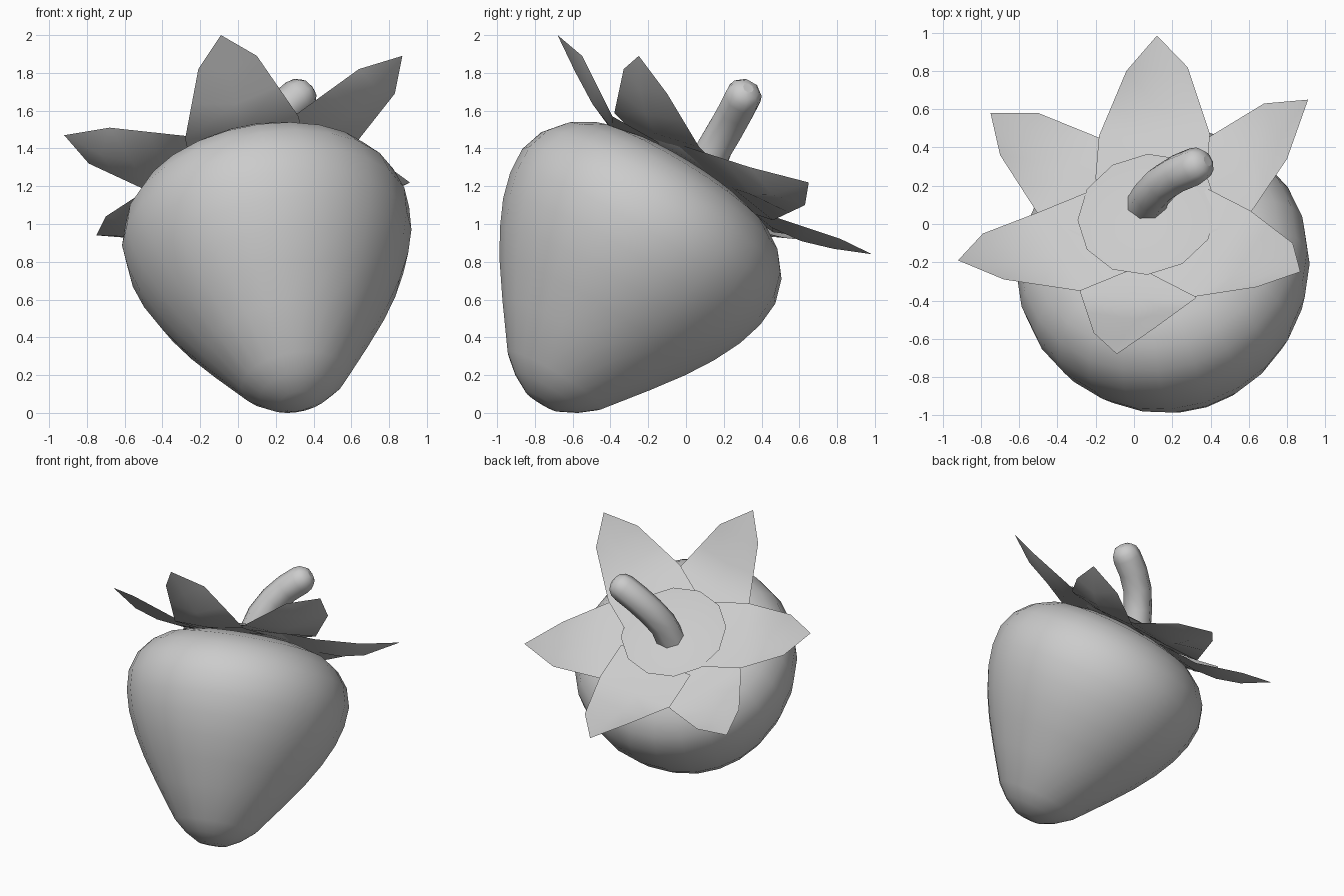
import bpy, bmesh, math
from mathutils import Vector as V

if "Cube" in bpy.data.objects:
    bpy.data.objects.remove(bpy.data.objects["Cube"])

AXIS = V((-0.155, 0.515, 0.843)).normalized()      # tip -> stem direction
U = (V((1, 0, 0)) - AXIS * AXIS.x).normalized()
W = AXIS.cross(U)
TIP = V((0.312, -0.748, 0.086))
TOP = V((0.075, 0.035, 1.28))


def finish(name, bm, angle=60):
    bmesh.ops.recalc_face_normals(bm, faces=bm.faces)
    me = bpy.data.meshes.new(name)
    bm.to_mesh(me)
    bm.free()
    ob = bpy.data.objects.new(name, me)
    bpy.context.collection.objects.link(ob)
    bpy.ops.object.select_all(action='DESELECT')
    ob.select_set(True)
    bpy.context.view_layer.objects.active = ob
    bpy.ops.object.shade_smooth_by_angle(angle=math.radians(angle))
    return ob


def revolve(name, profile, origin, n, squash=1.0):
    """Closed solid of rings (height, radius) around the tilted axis."""
    bm = bmesh.new()
    rings = []
    for s, r in profile:
        rings.append([bm.verts.new(origin + AXIS * s
                      + U * (r * squash * math.cos(2 * math.pi * i / n))
                      + W * (r * math.sin(2 * math.pi * i / n))) for i in range(n)])
    for a, b in zip(rings, rings[1:]):
        for i in range(n):
            j = (i + 1) % n
            bm.faces.new((a[i], a[j], b[j], b[i]))
    for ring, off in ((rings[0], -0.01), (rings[-1], 0.01)):
        c = sum((v.co for v in ring), V()) / n + AXIS * off
        c = bm.verts.new(c)
        for i in range(n):
            bm.faces.new((ring[i], ring[(i + 1) % n], c))
    return finish(name, bm)


# Berry body
revolve("berry_body", [(-0.03, 0.1), (0.025, 0.2), (0.1, 0.29), (0.32, 0.455), (0.49, 0.575),
                       (0.64, 0.665), (0.79, 0.735), (0.93, 0.775), (1.07, 0.785), (1.2, 0.745),
                       (1.3, 0.665), (1.375, 0.55), (1.42, 0.39), (1.44, 0.16)],
        TIP, 24, 0.98)

# Round cap under the stem
revolve("calyx_cap", [(0.0, 0.3), (0.03, 0.37), (0.055, 0.25), (0.065, 0.1)], TOP, 12)

# Sepals: shared hip points between neighbours, then shoulders and tip of each
HIPS = [V(p) for p in ((-0.28, -0.36, 1.45), (0.32, -0.39, 1.57), (0.61, 0.06, 1.39),
                       (0.4, 0.46, 1.02), (-0.18, 0.45, 0.94), (-0.5, 0.05, 1.17))]
LEAVES = {   # shoulder a, tip, shoulder b
    "front_sepal": ((-0.21, -0.57, 1.82), (-0.09, -0.68, 2.0), (0.1, -0.55, 1.89)),
    "right_sepal": ((0.64, -0.33, 1.82), (0.87, -0.25, 1.89), (0.83, -0.1, 1.69)),
    "back_right_sepal": ((0.8, 0.34, 1.3), (0.91, 0.65, 1.22), (0.68, 0.63, 1.1)),
    "back_sepal": ((0.28, 0.82, 0.92), (0.12, 0.985, 0.84), (-0.04, 0.8, 0.91)),
    "back_left_sepal": ((-0.5, 0.58, 0.92), (-0.75, 0.58, 0.94), (-0.7, 0.36, 1.04)),
    "left_sepal": ((-0.79, -0.05, 1.32), (-0.92, -0.19, 1.47), (-0.68, -0.29, 1.51)),
}
for k, (name, pts) in enumerate(LEAVES.items()):
    sa, tip, sb = (V(p) for p in pts)
    lift = AXIS * (0.02 if k % 2 else 0.0)           # alternate layers overlap
    ha, hb = HIPS[k] + lift, HIPS[(k + 1) % 6] + lift
    ma, mb = ha.lerp(sa, 0.5), hb.lerp(sb, 0.5)
    inward = (TOP + lift - (ha + hb) / 2).normalized() * 0.28
    rows = [(ha + inward, hb + inward, 0.0), (ha, hb, 0.02),
            (ma, mb, 0.055), (sa, sb, 0.055)]
    bm = bmesh.new()
    grid = []
    for a, b, dip in rows:                           # cupped cross-section
        grid.append([bm.verts.new(p) for p in (a, (a + b) / 2 - AXIS * dip, b)])
    for r0, r1 in zip(grid, grid[1:]):
        for i in range(2):
            bm.faces.new((r0[i], r0[i + 1], r1[i + 1], r1[i]))
    t = bm.verts.new(tip)
    for i in range(2):
        bm.faces.new((grid[-1][i], grid[-1][i + 1], t))
    finish(name, bm, 80)

# Bent stem with rounded end
cu = bpy.data.curves.new("stem", 'CURVE')
cu.dimensions = '3D'
cu.bevel_depth = 0.1
cu.bevel_resolution = 2
cu.use_fill_caps = True
path = [(0.06, 0.09, 1.26, 1.05), (0.09, 0.15, 1.4, 1), (0.15, 0.215, 1.51, 1),
        (0.23, 0.265, 1.6, 1), (0.315, 0.3, 1.67, 1), (0.35, 0.315, 1.695, 0.9),
        (0.375, 0.325, 1.712, 0.65), (0.385, 0.33, 1.72, 0.3)]
sp = cu.splines.new('POLY')
sp.points.add(len(path) - 1)
for p, (x, y, z, r) in zip(sp.points, path):
    p.co = (x, y, z, 1)
    p.radius = r
sp.use_smooth = True
stem = bpy.data.objects.new("stem", cu)
bpy.context.collection.objects.link(stem)
